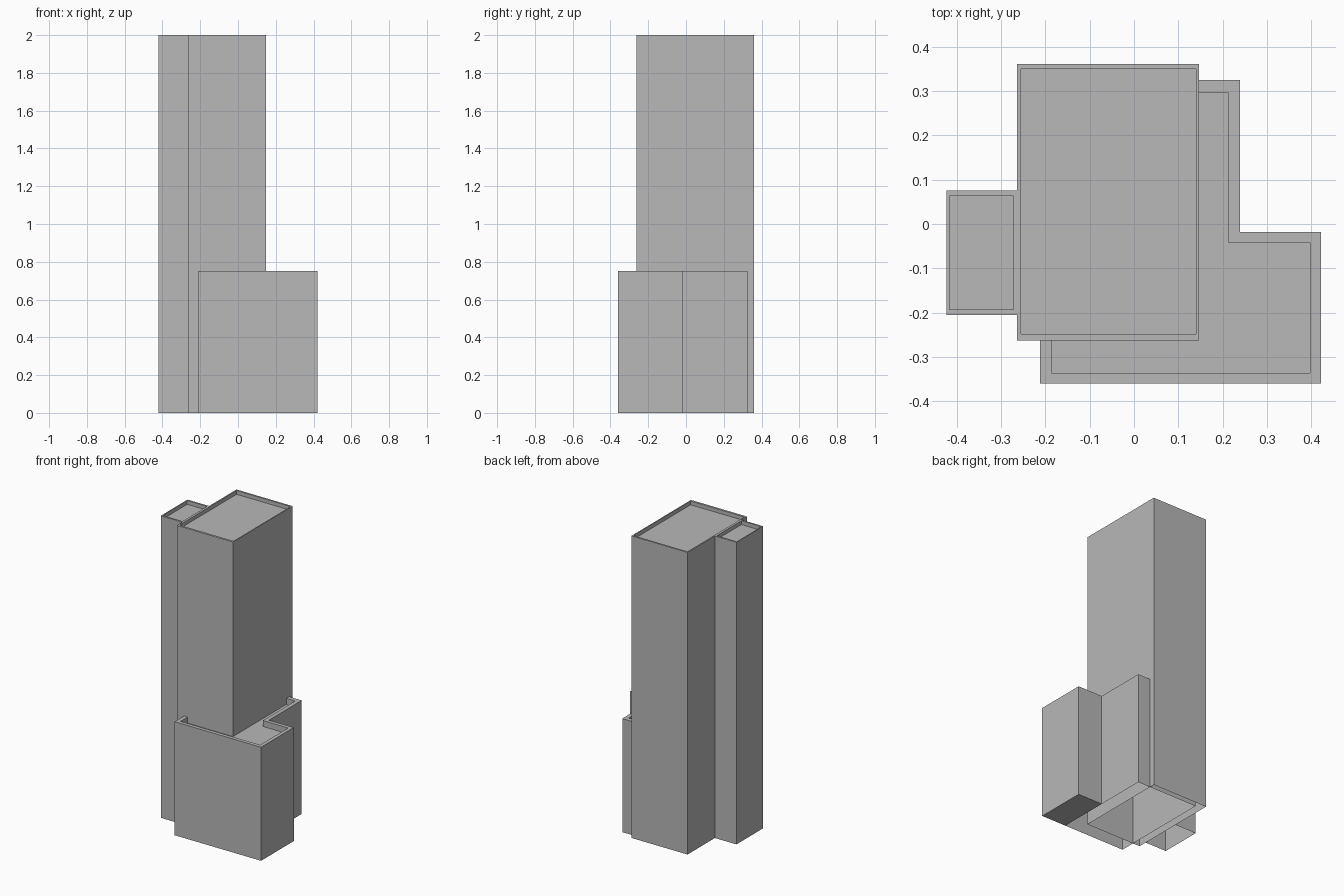
import bpy
import bmesh

old = bpy.data.objects.get("Cube")
if old:
    bpy.data.objects.remove(old, do_unlink=True)

# One plain concrete grey
grey = bpy.data.materials.new("concrete grey")
grey.use_nodes = True
colour = (0.48, 0.48, 0.48, 1)
grey.diffuse_color = colour
grey.node_tree.nodes["Principled BSDF"].inputs["Base Color"].default_value = colour


def rectangle(x0, x1, y0, y1):
    return [(x0, y0), (x1, y0), (x1, y1), (x0, y1)]


def block(name, outer, inner, height, recess, floor=None):
    """Hollow block, open below, with a parapet around a sunken roof."""
    bm = bmesh.new()

    def ring(points, z):
        return [bm.verts.new((x, y, z)) for x, y in points]

    # Outer wall, parapet top, parapet inside
    rings = [ring(outer, 0), ring(outer, height),
             ring(inner, height), ring(inner, height - recess)]
    count = len(outer)
    for low, high in zip(rings, rings[1:]):
        for i in range(count):
            j = (i + 1) % count
            bm.faces.new((low[i], low[j], high[j], high[i]))
    # Sunken roof
    bm.faces.new(rings[-1])
    # Optional floor plate
    if floor:
        bm.faces.new(list(reversed(ring(floor, 0))))
    mesh = bpy.data.meshes.new(name)
    bm.to_mesh(mesh)
    bm.free()
    mesh.materials.append(grey)
    obj = bpy.data.objects.new(name, mesh)
    bpy.context.collection.objects.link(obj)
    return obj


def step_plan(x0, x1, x2, y0, y1, y2):
    return [(x0, y0), (x2, y0), (x2, y1), (x1, y1), (x1, y2), (x0, y2)]


# Main tower
block("main_tower",
      rectangle(-0.264, 0.147, -0.262, 0.361),
      rectangle(-0.255, 0.140, -0.248, 0.349), 2.0, 0.025)

# Narrow side shaft
block("side_shaft",
      rectangle(-0.422, -0.264, -0.205, 0.075),
      rectangle(-0.416, -0.271, -0.193, 0.063), 2.0, 0.025)

# Stepped lower wing, closed underneath at its projecting end
block("lower_wing",
      step_plan(-0.212, 0.239, 0.421, -0.36, -0.018, 0.325),
      step_plan(-0.186, 0.212, 0.397, -0.336, -0.042, 0.296), 0.752, 0.04,
      floor=rectangle(0.239, 0.421, -0.36, -0.018))
